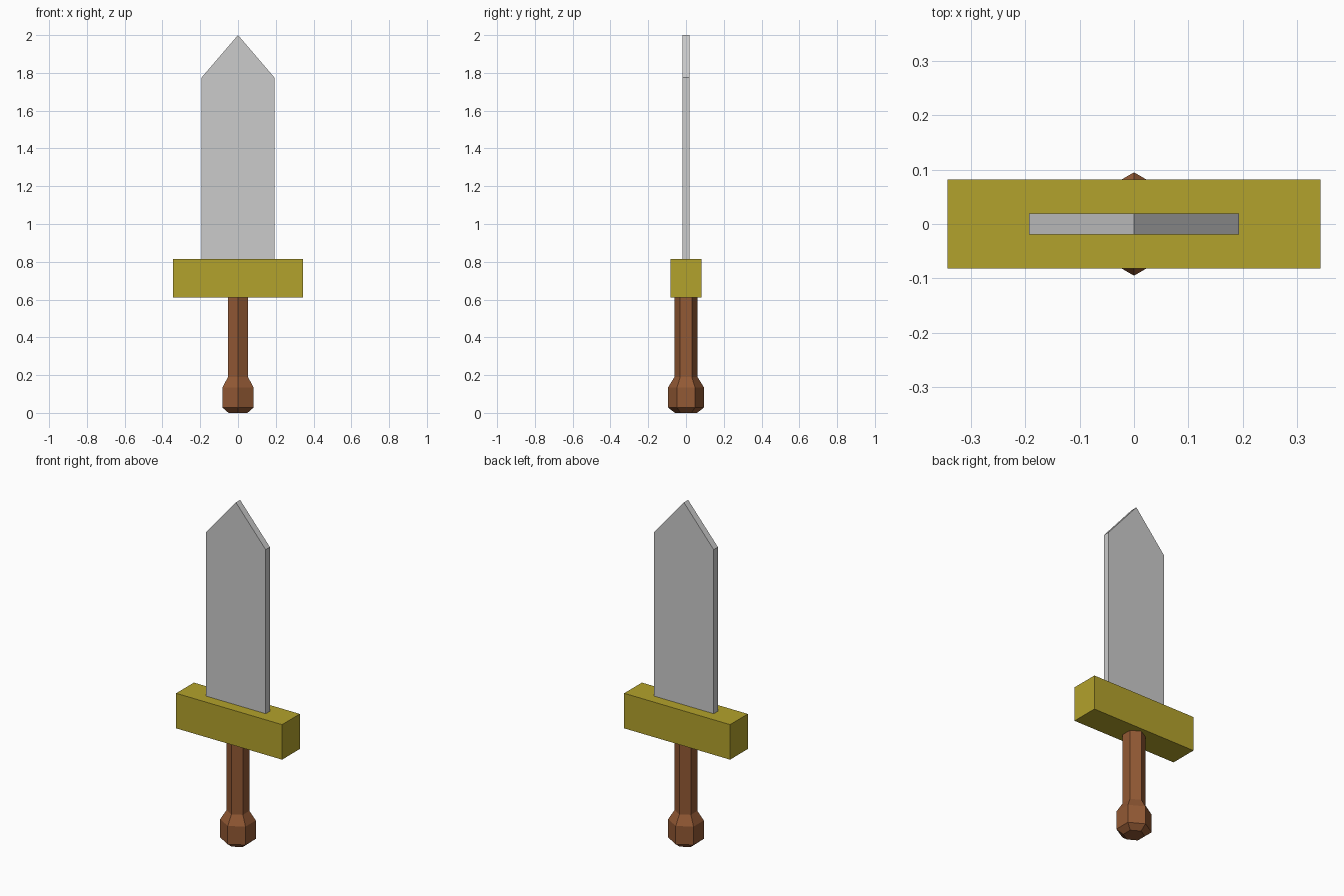
import bpy, bmesh
from math import sin, cos, pi

if "Cube" in bpy.data.objects:
    bpy.data.objects.remove(bpy.data.objects["Cube"])


def material(name, rgb):
    mat = bpy.data.materials.new(name)
    mat.diffuse_color = (*rgb, 1)
    mat.use_nodes = True
    mat.node_tree.nodes["Principled BSDF"].inputs["Base Color"].default_value = mat.diffuse_color
    return mat


def add_object(name, bm, mat=None):
    bmesh.ops.recalc_face_normals(bm, faces=bm.faces)
    mesh = bpy.data.meshes.new(name)
    bm.to_mesh(mesh)
    bm.free()
    obj = bpy.data.objects.new(name, mesh)
    bpy.context.collection.objects.link(obj)
    if mat:
        mesh.materials.append(mat)
    return obj


def plate(name, outline, thickness, mat=None):
    """Extrude an (x, z) outline along y, centred on y = 0."""
    bm = bmesh.new()
    face = bm.faces.new([bm.verts.new((x, -thickness / 2, z)) for x, z in outline])
    ext = bmesh.ops.extrude_face_region(bm, geom=[face])
    moved = [v for v in ext["geom"] if isinstance(v, bmesh.types.BMVert)]
    bmesh.ops.translate(bm, verts=moved, vec=(0, thickness, 0))
    return add_object(name, bm, mat)


def lathe(name, profile, sides, mat=None):
    """Stack polygon rings of (radius, z), with a corner facing the front."""
    bm = bmesh.new()
    rings = [[bm.verts.new((r * sin(2 * pi * i / sides), -r * cos(2 * pi * i / sides), z))
              for i in range(sides)] for r, z in profile]
    for low, high in zip(rings, rings[1:]):
        for i in range(sides):
            j = (i + 1) % sides
            bm.faces.new((low[i], low[j], high[j], high[i]))
    bm.faces.new(rings[0])
    bm.faces.new(rings[-1])
    return add_object(name, bm, mat)


wood = material("wood", (0.29, 0.10, 0.035))
gold = material("gold", (0.45, 0.36, 0.025))

# Hexagonal grip with flared pommel
lathe("handle", [(0.058, 0), (0.095, 0.028), (0.095, 0.135),
                 (0.061, 0.19), (0.061, 0.612)], 6, wood)

# Crossguard block
plate("crossguard", [(-0.343, 0.61), (0.343, 0.61), (0.343, 0.815), (-0.343, 0.815)],
      0.164, gold)

# Flat blade with pointed tip
plate("blade", [(-0.193, 0.81), (0.193, 0.81), (0.193, 1.775), (0, 2.0), (-0.193, 1.775)],
      0.039)
